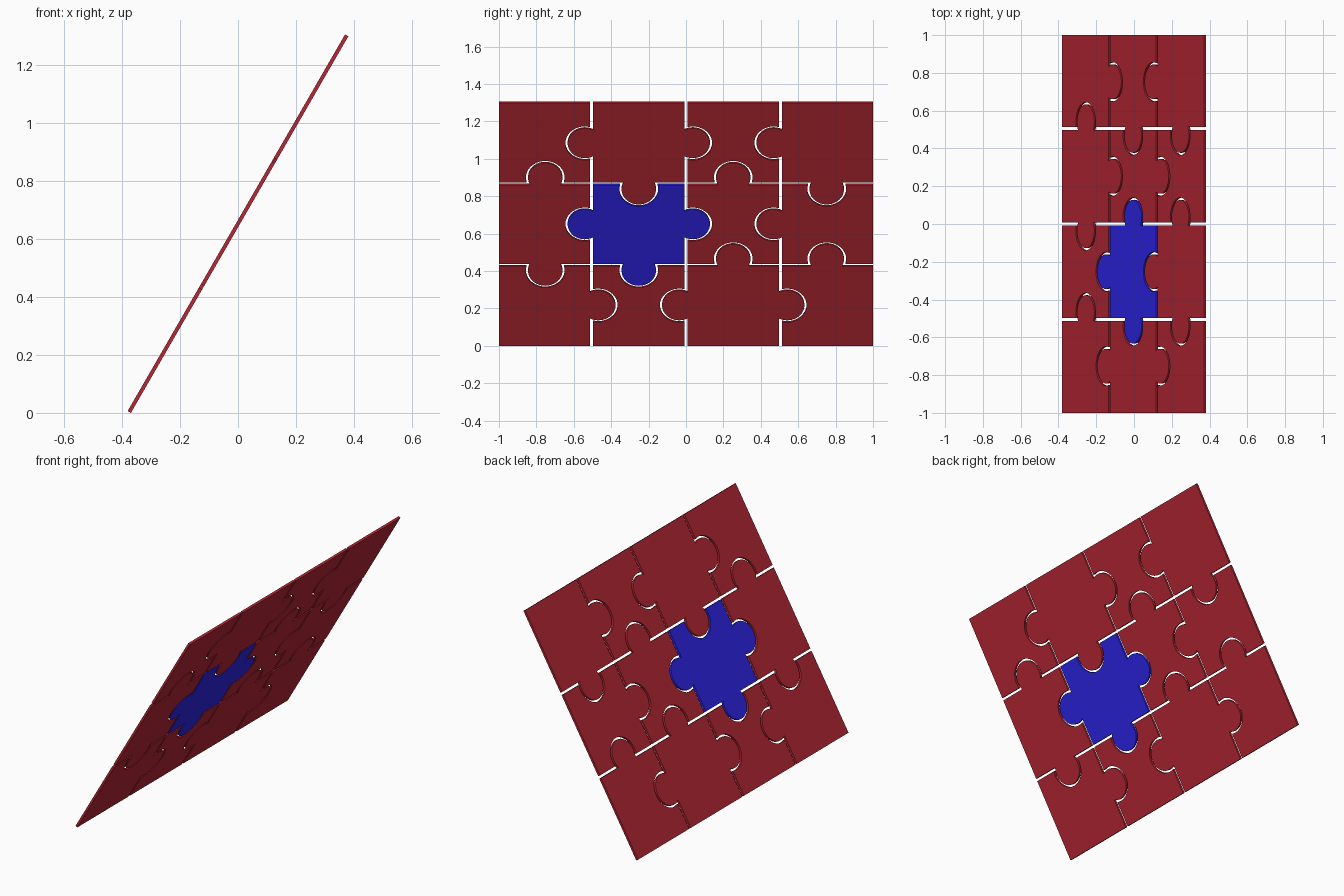
import bpy
import bmesh
from math import asin, cos, sin, pi, radians
from mathutils import Vector

if "Cube" in bpy.data.objects:
    bpy.data.objects.remove(bpy.data.objects["Cube"])

T = 0.013                 # sheet thickness
TILT = radians(60)        # lean of the sheet
GAP = 0.015               # seam between pieces
R_TAB, R_SOCKET, OFFSET, STEPS = 0.092, 0.104, 0.036, 24

YS = [-1, -0.505, 0, 0.505, 1]        # column seams
VS = [0, 0.499, 1.001, 1.5]           # row seams, measured up the slope
# direction each knob points (+1 = right / up)
ACROSS = [[1, -1, 1], [-1, 1, -1], [-1, 1, -1]]
UPWARD = [[-1, -1, 1, 1], [1, -1, 1, -1]]


def material(name, colour):
    m = bpy.data.materials.new(name)
    m.diffuse_color = colour
    m.use_nodes = True
    m.node_tree.nodes["Principled BSDF"].inputs["Base Color"].default_value = m.diffuse_color
    return m


RED = material("red", (0.46, 0.02, 0.034, 1))
BLUE = material("blue", (0.027, 0.018, 0.8, 1))


def side(p, q, centre, s):
    """Edge from p towards q; s = 1 knob, -1 socket, 0 straight."""
    pts = [p]
    if s:
        u = (q - p).normalized()
        o = Vector((u.y, -u.x))
        c = centre + o * s * OFFSET
        a, h = (c - p).dot(u), (c - p).dot(o)
        r = R_TAB if s > 0 else R_SOCKET
        phi = asin(abs(h) / r)
        for i in range(STEPS + 1):
            t = pi + phi - (pi + 2 * phi) * i / STEPS
            pts.append(p + u * (a + r * cos(t)) + o * (h + s * r * sin(t)))
    return pts


def inset(seams, i):
    """Piece limits between two seams, leaving the gap on inner seams."""
    lo = seams[i] + (GAP / 2 if i > 0 else 0)
    hi = seams[i + 1] - (GAP / 2 if i < len(seams) - 2 else 0)
    return lo, hi


def place(p, w):
    """Lift a sheet point onto the leaning plane."""
    return ((p.y - 0.75) * cos(TILT) - w * sin(TILT), p.x,
            p.y * sin(TILT) + w * cos(TILT) + T / 4)


def piece(row, col):
    y0, y1 = inset(YS, col)
    v0, v1 = inset(VS, row)
    ym, vm = (YS[col] + YS[col + 1]) / 2, (VS[row] + VS[row + 1]) / 2
    bottom = -UPWARD[row - 1][col] if row > 0 else 0
    top = UPWARD[row][col] if row < 2 else 0
    left = -ACROSS[row][col - 1] if col > 0 else 0
    right = ACROSS[row][col] if col < 3 else 0
    V = Vector
    a, b, c, d = V((y0, v0)), V((y1, v0)), V((y1, v1)), V((y0, v1))
    outline = (side(a, b, V((ym, VS[row])), bottom)
               + side(b, c, V((YS[col + 1], vm)), right)
               + side(c, d, V((ym, VS[row + 1])), top)
               + side(d, a, V((YS[col], vm)), left))
    bm = bmesh.new()
    lower = [bm.verts.new(place(p, -T / 2)) for p in outline]
    upper = [bm.verts.new(place(p, T / 2)) for p in outline]
    bm.faces.new(lower)
    bm.faces.new(upper)
    n = len(outline)
    for i in range(n):
        j = (i + 1) % n
        bm.faces.new((lower[i], lower[j], upper[j], upper[i]))
    bmesh.ops.recalc_face_normals(bm, faces=bm.faces)
    name = f"puzzle_piece_row{row + 1}_column{col + 1}"
    mesh = bpy.data.meshes.new(name)
    bm.to_mesh(mesh)
    bm.free()
    mesh.materials.append(BLUE if (row, col) == (1, 1) else RED)
    ob = bpy.data.objects.new(name, mesh)
    bpy.context.collection.objects.link(ob)
    ob.select_set(True)
    bpy.context.view_layer.objects.active = ob


# leaning sheet of twelve interlocking pieces
for row in range(3):
    for col in range(4):
        piece(row, col)
bpy.ops.object.shade_smooth_by_angle(angle=radians(30))
